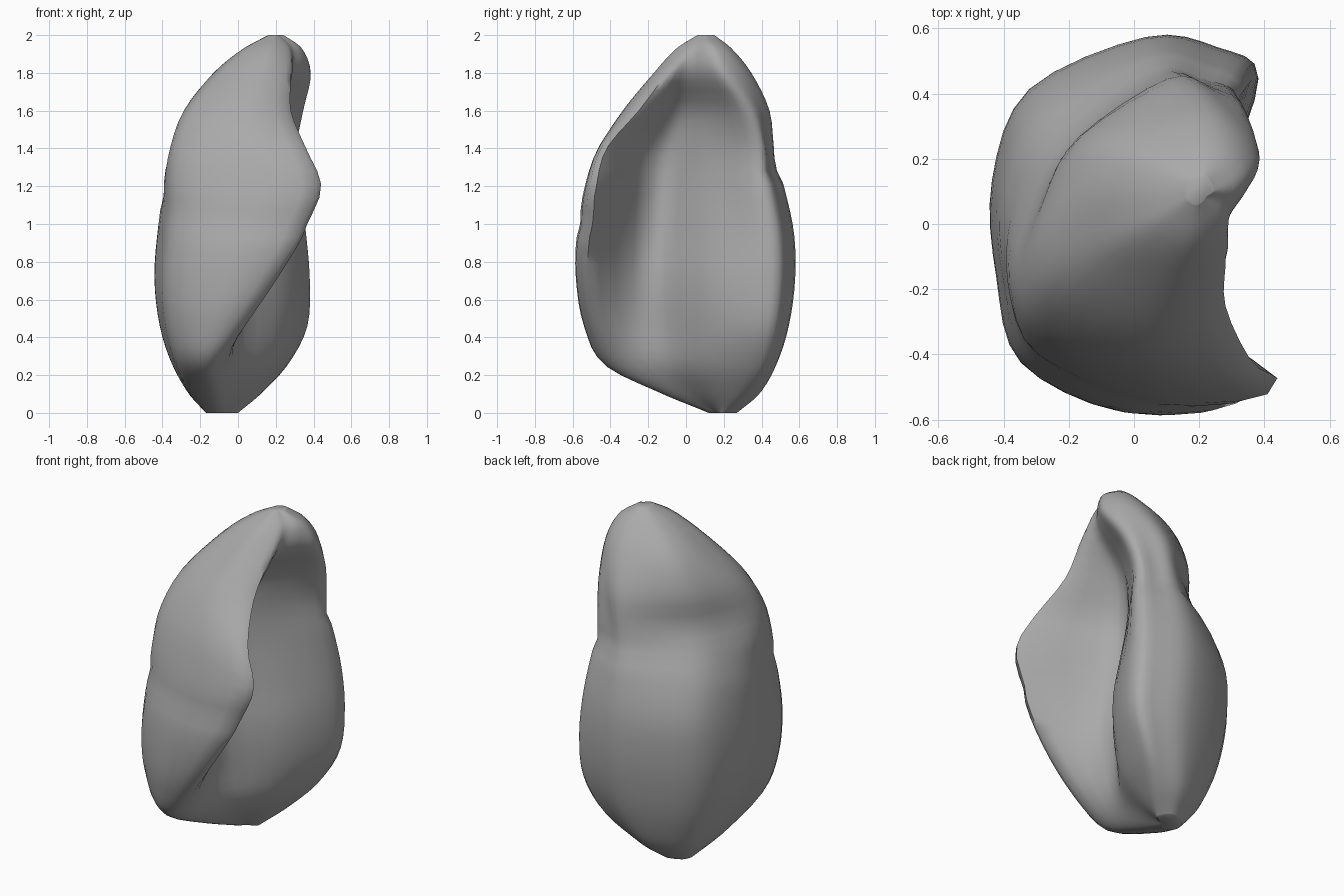
import bpy, bmesh, math

if "Cube" in bpy.data.objects:
    bpy.data.objects.remove(bpy.data.objects["Cube"])

# Height stations and the profiles that follow them
Z       = [0, .1, .25, .45, .7, .95, 1.2, 1.4, 1.6, 1.8, 1.93, 2]
LEFT    = [-.17, -.26, -.34, -.405, -.435, -.42, -.40, -.36, -.29, -.13, .03, .16]
FRONT   = [.12, -.12, -.42, -.53, -.575, -.575, -.53, -.46, -.335, -.17, -.05, .06]
BACK    = [.27, .385, .47, .535, .57, .565, .51, .455, .435, .345, .24, .15]
LIP_X   = [-.08, -.10, -.10, .03, .2, .35, .44, .36, .28, .28, .26, .21]
LIP_Y   = [.14, -.1, -.38, -.48, -.52, -.51, -.475, -.42, -.25, -.1, .0, .07]
RIM_X   = [0, .12, .26, .365, .38, .36, .33, .31, .345, .385, .335, .24]
RIM_Y   = [.2, .3, .39, .43, .45, .44, .40, .38, .32, .2, .16, .11]
HOLLOW  = [-.06, -.02, .0, -.01, -.01, -.03, -.03, -.01, .08, .27, .29, .22]
SWELL   = [-.02, .08, .18, .24, .25, .2, .14, .13, .19, .33, .33, .24]
# Rounding of the outer back corner, stronger in the upper lobe
CUT     = [.4, .2, 0, 0, 0, 0, .4, 1, .7, .2, .2, .3]

ROWS, STEPS = 44, 4


def along(values, z):
    """Smooth curve through the height stations."""
    n = len(Z)
    i = max(k for k in range(n - 1) if Z[k] <= z + 1e-9)

    def slope(k):
        a, b = max(k - 1, 0), min(k + 1, n - 1)
        return (values[b] - values[a]) / (Z[b] - Z[a])
    h = Z[i + 1] - Z[i]
    t = (z - Z[i]) / h
    return ((2*t**3 - 3*t**2 + 1) * values[i] + (t**3 - 2*t**2 + t) * h * slope(i)
            + (3*t**2 - 2*t**3) * values[i + 1] + (t**3 - t**2) * h * slope(i + 1))


def closed_spline(pts):
    """Catmull-Rom loop through the section points."""
    out, n = [], len(pts)
    for i in range(n):
        a, b, c, d = (pts[(i + k) % n] for k in (-1, 0, 1, 2))
        for s in range(STEPS):
            t = s / STEPS
            out.append(tuple(.5 * (2*q + (r - p)*t + (2*p - 5*q + 4*r - u)*t*t
                                   + (3*q - p - 3*r + u)*t**3)
                             for p, q, r, u in zip(a, b, c, d)))
    return out


def section(z):
    left, front, back, lx, ly, rx, ry, hollow, swell, cut = (
        along(p, z) for p in (LEFT, FRONT, BACK, LIP_X, LIP_Y, RIM_X, RIM_Y,
                              HOLLOW, SWELL, CUT))
    d, wf, wb = back - front, lx - left, rx - left
    return closed_spline([
        (lx, ly),                                                    # front lip
        (left + .62 * wf, front),                                    # front
        (left + .14 * wf, front + .13 * d),                          # front outer corner
        (left + .02 * wf * (1 - cut), front + (.36 - .05 * cut) * d),
        (left + .09 * wb * cut, front + (.62 - .06 * cut) * d),      # outer side
        (left + (.14 + .11 * cut) * wb, back - (.14 + .09 * cut) * d),  # back outer corner
        (left + (.58 + .08 * cut) * wb, back),                       # back
        (rx - .15 * wb, back + .25 * (ry - back)),
        (rx, ry),                                                    # back rim
        (swell, ly + .66 * (ry - ly)),                               # inner face
        (hollow, ly + .34 * (ry - ly)),
    ])


bm = bmesh.new()
rings = []
for r in range(ROWS + 1):
    z = 1 - math.cos(math.pi * r / ROWS)
    ring = []
    for k, (x, y) in enumerate(section(z)):
        # Slanted groove around the outer side
        if k < 8 * STEPS + 1:
            g = math.exp(-((z - 1.17 - .28 * y) / .06) ** 2)
            g *= .025 + .03 * max(y, 0)
            x, y = x * (1 - g), y * (1 - g)
        ring.append(bm.verts.new((x, y, z)))
    rings.append(ring)

for a, b in zip(rings, rings[1:]):
    for i in range(len(a)):
        j = (i + 1) % len(a)
        bm.faces.new((a[i], a[j], b[j], b[i]))
bm.faces.new(rings[0])
bm.faces.new(rings[-1])
bmesh.ops.recalc_face_normals(bm, faces=bm.faces)

mesh = bpy.data.meshes.new("lung")
bm.to_mesh(mesh)
bm.free()
lung = bpy.data.objects.new("lung", mesh)
bpy.context.collection.objects.link(lung)

grey = bpy.data.materials.new("grey")
grey.diffuse_color = (.4, .4, .4, 1)
grey.use_nodes = True
grey.node_tree.nodes["Principled BSDF"].inputs["Base Color"].default_value = grey.diffuse_color
mesh.materials.append(grey)

bpy.context.view_layer.objects.active = lung
lung.select_set(True)
bpy.ops.object.shade_smooth_by_angle(angle=math.radians(60))
